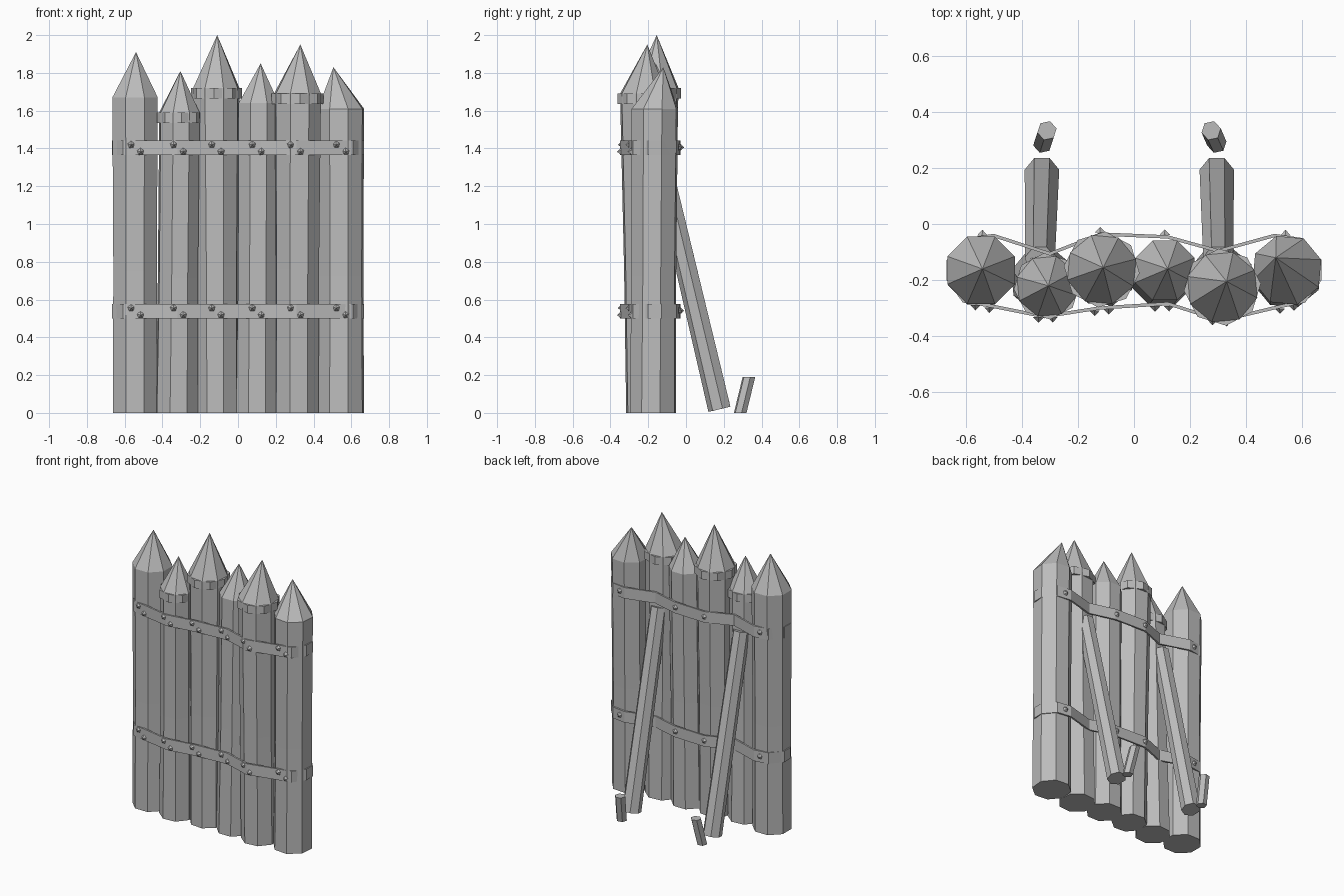
import bpy, bmesh, math
from mathutils import Vector

cube = bpy.data.objects.get("Cube")
if cube:
    bpy.data.objects.remove(cube)

grey = bpy.data.materials.new("weathered grey")
grey.use_nodes = True
grey.diffuse_color = (0.5, 0.5, 0.5, 1)
grey.node_tree.nodes["Principled BSDF"].inputs["Base Color"].default_value = (0.5, 0.5, 0.5, 1)


def finish(name, bm):
    bmesh.ops.recalc_face_normals(bm, faces=bm.faces)
    mesh = bpy.data.meshes.new(name)
    bm.to_mesh(mesh)
    bm.free()
    mesh.materials.append(grey)
    obj = bpy.data.objects.new(name, mesh)
    bpy.context.collection.objects.link(obj)
    return obj


def loft(name, rings, sides, turn=0.0, tip=None, tilt=False):
    """Skin horizontal or axis-aligned polygon rings, with a pointed or flat top."""
    bm = bmesh.new()
    axis = Vector(rings[-1][0]) - Vector(rings[0][0])
    rot = Vector((0, 0, 1)).rotation_difference(axis) if tilt else None
    loops = []
    for centre, r in rings:
        loop = []
        for i in range(sides):
            a = math.tau * (i + turn) / sides
            p = Vector((r * math.cos(a), r * math.sin(a), 0))
            if rot:
                p.rotate(rot)
            loop.append(bm.verts.new(Vector(centre) + p))
        loops.append(loop)
    for low, high in zip(loops, loops[1:]):
        for i in range(sides):
            j = (i + 1) % sides
            bm.faces.new((low[i], low[j], high[j], high[i]))
    bm.faces.new(loops[0][::-1])
    if tip:
        apex = bm.verts.new(tip)
        for i in range(sides):
            bm.faces.new((loops[-1][i], loops[-1][(i + 1) % sides], apex))
    else:
        bm.faces.new(loops[-1])
    return finish(name, bm)


def strap(name, path, z, height, thick):
    """Closed flat band following a plan outline."""
    bm = bmesh.new()
    mid = sum((Vector(p) for p in path), Vector((0, 0))) / len(path)
    n = len(path)
    cols = []
    for i, p in enumerate(path):
        p = Vector(p)
        t = Vector(path[(i + 1) % n]) - Vector(path[i - 1])
        out = Vector((t.y, -t.x)).normalized()
        inner = p - out * thick
        cols.append([bm.verts.new((q.x, q.y, h)) for q, h in
                     ((p, z), (p, z + height), (inner, z + height), (inner, z))])
    for i in range(n):
        a, b = cols[i], cols[(i + 1) % n]
        for k in range(4):
            m = (k + 1) % 4
            bm.faces.new((a[k], b[k], b[m], a[m]))
    return finish(name, bm)


def depth_at(path, x):
    for a, b in zip(path, path[1:]):
        lo, hi = sorted((a, b))
        if lo[0] <= x <= hi[0]:
            return lo[1] + (hi[1] - lo[1]) * (x - lo[0]) / (hi[0] - lo[0])
    return path[0][1]


def rivets(name, spots):
    """Small faceted studs; side is the outward y direction."""
    bm = bmesh.new()
    for x, y, z, side in spots:
        base = [bm.verts.new((x + 0.02 * math.cos(a), y, z + 0.02 * math.sin(a)))
                for a in (math.tau * (k + 0.3) / 5 for k in range(5))]
        apex = bm.verts.new((x, y + side * 0.02, z))
        bm.faces.new(base)
        for k in range(5):
            bm.faces.new((base[k], base[(k + 1) % 5], apex))
    return finish(name, bm)


# Sharpened logs: foot x, foot y, foot radius, top x, top y, top radius, shoulder z, tip, collar
logs = [
    (-0.545, -0.17, 0.127, -0.545, -0.165, 0.130, 1.67, (-0.54, -0.16, 1.91), False),
    (-0.325, -0.20, 0.118, -0.31, -0.222, 0.112, 1.59, (-0.305, -0.22, 1.81), True),
    (-0.11, -0.18, 0.116, -0.115, -0.162, 0.128, 1.72, (-0.11, -0.155, 2.0), True),
    (0.10, -0.18, 0.118, 0.11, -0.165, 0.115, 1.64, (0.12, -0.16, 1.85), False),
    (0.31, -0.20, 0.122, 0.315, -0.225, 0.130, 1.69, (0.33, -0.205, 1.95), True),
    (0.545, -0.175, 0.128, 0.545, -0.165, 0.128, 1.61, (0.505, -0.12, 1.83), False),
]
for n, (fx, fy, fr, tx, ty, tr, z, tip, collar) in enumerate(logs, 1):
    foot, top = Vector((fx, fy, 0)), Vector((tx, ty, z))
    rings = [(foot, fr), (foot.lerp(top, 0.45), (fr + tr) / 2 - 0.004), (top, tr)]
    loft(f"log_{n}", rings, 8, 0.5 + 0.12 * (n % 3 - 1), tip)
    if collar:
        low = (tx, ty, z - 0.055)
        loft(f"collar_{n}", [(low, tr * 1.06), (top, tr * 1.06)], 8, 0.12 * (n % 3 - 1))

# Iron straps around the whole wall
front = [(-0.668, -0.20), (-0.61, -0.28), (-0.50, -0.30), (-0.32, -0.336), (-0.12, -0.305),
         (0.12, -0.29), (0.31, -0.35), (0.50, -0.305), (0.61, -0.28), (0.668, -0.20)]
back = [(0.668, -0.13), (0.60, -0.05), (0.50, -0.035), (0.30, -0.09), (0.12, -0.04),
        (-0.12, -0.03), (-0.30, -0.10), (-0.50, -0.035), (-0.60, -0.05), (-0.668, -0.13)]
for label, z in (("lower", 0.50), ("upper", 1.365)):
    strap(f"{label}_strap", front + back, z, 0.077, 0.012)
    spots = []
    for x in (-0.54, -0.315, -0.115, 0.10, 0.305, 0.545):
        for dx, dz in ((-0.025, 0.055), (0.025, 0.018)):
            spots.append((x + dx, depth_at(front, x + dx), z + dz, -1))
    for x in (-0.54, -0.12, 0.11, 0.54):
        spots.append((x, depth_at(back, x), z + 0.04, 1))
    rivets(f"{label}_rivets", spots)

# Rear braces and the short pegs that hold them
for label, foot_x, top_x, peg_x, peg_top in (("right", -0.328, -0.335, -0.325, -0.31),
                                             ("left", 0.295, 0.30, 0.295, 0.275)):
    loft(f"{label}_brace", [((foot_x, 0.18, 0.02), 0.063), ((top_x, -0.13, 1.33), 0.055)],
         7, 0.25, tilt=True)
    loft(f"{label}_peg", [((peg_x, 0.287, 0), 0.035), ((peg_top, 0.333, 0.19), 0.035)], 6, 0.2)
